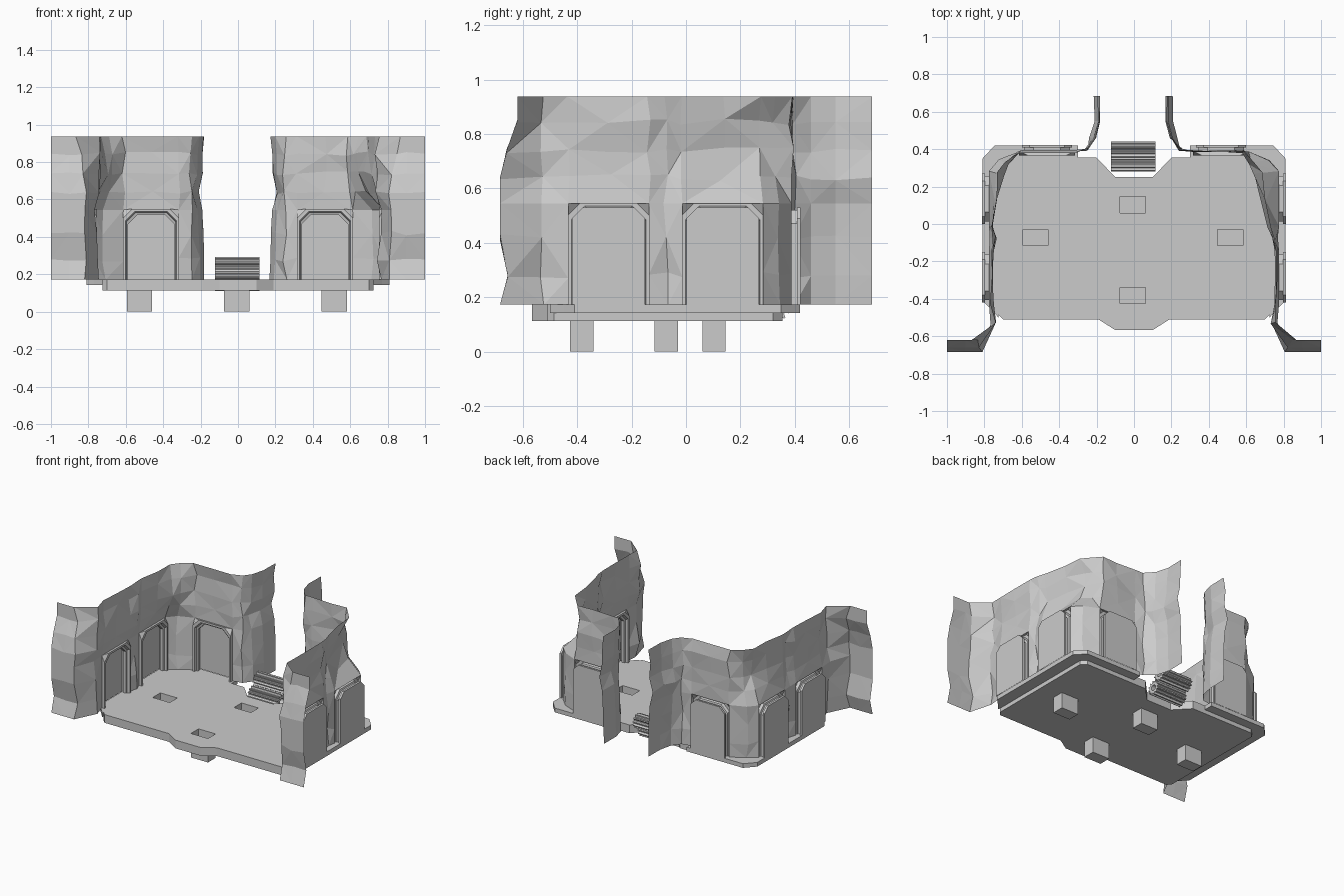
import bpy, bmesh, math, random
from mathutils import Vector

if "Cube" in bpy.data.objects:
    bpy.data.objects.remove(bpy.data.objects["Cube"])

FLOOR, UNDER = 0.172, 0.113


def finish(bm, name):
    bmesh.ops.recalc_face_normals(bm, faces=bm.faces[:])
    me = bpy.data.meshes.new(name)
    bm.to_mesh(me)
    bm.free()
    ob = bpy.data.objects.new(name, me)
    bpy.context.collection.objects.link(ob)
    return ob


def prism(name, loops, z0, z1):
    """Flat outline (first loop) with holes (other loops), extruded from z1 to z0."""
    bm = bmesh.new()
    edges = []
    for loop in loops:
        vs = [bm.verts.new((x, y, z1)) for x, y in loop]
        edges += [bm.edges.new((vs[i - 1], vs[i])) for i in range(len(vs))]
    bmesh.ops.triangle_fill(bm, use_beauty=True, use_dissolve=False, edges=edges)
    ext = bmesh.ops.extrude_face_region(bm, geom=bm.faces[:], use_keep_orig=True)
    for v in ext["geom"]:
        if isinstance(v, bmesh.types.BMVert):
            v.co.z = z0
    return finish(bm, name)


def rect(cx, cy, w, d):
    return [(cx + i * w / 2, cy + j * d / 2) for i, j in ((-1, -1), (1, -1), (1, 1), (-1, 1))]


# Floor slab with four square sockets
half = [(0.10, -0.567), (0.19, -0.51), (0.70, -0.51), (0.725, -0.485), (0.725, 0.32),
        (0.69, 0.355), (0.20, 0.355), (0.10, 0.25)]
outline = half + [(-x, y) for x, y in reversed(half)]
sockets = [rect(cx, cy, 0.135, 0.086) for cx, cy in
           ((-0.527, -0.073), (0.515, -0.073), (-0.007, 0.103), (-0.007, -0.383))]
prism("floor", [outline] + sockets, UNDER, FLOOR)

# Socket boxes below the floor, open at the top
for i, s in enumerate(sockets):
    bm = bmesh.new()
    top = [bm.verts.new((x, y, UNDER)) for x, y in s]
    low = [bm.verts.new((x, y, 0)) for x, y in s]
    for k in range(4):
        bm.faces.new((top[k - 1], top[k], low[k], low[k - 1]))
    bm.faces.new(low)
    finish(bm, f"socket_{i}")

# Thin rim carrying the doors along the sides and back
rim = [(0.725, -0.50), (0.77, -0.45), (0.81, -0.41), (0.81, 0.35), (0.745, 0.42), (0.30, 0.42),
       (0.30, 0.355), (0.69, 0.355), (0.725, 0.32)]
for s, side in ((-1, "left"), (1, "right")):
    prism(f"rim_{side}", [[(s * x, y) for x, y in rim]], 0.142, FLOOR)


# Door: rings of (half width, top, chamfer, outward depth), closed by a back panel
def door(name, centre, along, outward, depth):
    rings = [(0.148, 0.545, 0.001, 0.0), (0.150, 0.550, 0.05, -0.022), (0.137, 0.535, 0.05, -0.022),
             (0.132, 0.530, 0.05, -0.004), (0.122, 0.520, 0.05, 0.0), (0.122, 0.520, 0.05, depth * 0.6),
             (0.134, 0.530, 0.04, depth * 0.6), (0.134, 0.530, 0.04, depth)]
    bm = bmesh.new()
    c, u, n = Vector(centre), Vector(along), Vector(outward)
    prev = None
    for h, top, ch, d in rings:
        pts = [(-h, FLOOR), (-h, top - ch), (-h + ch, top), (h - ch, top), (h, top - ch), (h, FLOOR)]
        cur = [bm.verts.new(c + u * a + n * d + Vector((0, 0, z))) for a, z in pts]
        if prev:
            for k in range(5):
                bm.faces.new((prev[k], prev[k + 1], cur[k + 1], cur[k]))
        prev = cur
    bm.faces.new(prev)
    finish(bm, name)


for s, side in ((-1, "left"), (1, "right")):
    door(f"door_{side}_front", (s * 0.775, -0.285, 0), (0, 1, 0), (s, 0, 0), 0.037)
    door(f"door_{side}_rear", (s * 0.775, 0.135, 0), (0, 1, 0), (s, 0, 0), 0.037)
    door(f"door_{side}_back", (s * 0.465, 0.388, 0), (1, 0, 0), (0, 1, 0), 0.034)

# Rock walls: plan path swept through height levels, pushed in and out
path = [(1.0, -0.65), (0.90, -0.65), (0.81, -0.65), (0.755, -0.53), (0.775, -0.433), (0.775, -0.285),
        (0.775, -0.137), (0.76, -0.075), (0.775, -0.013), (0.775, 0.135), (0.775, 0.283), (0.715, 0.34),
        (0.613, 0.388), (0.465, 0.388), (0.317, 0.388), (0.25, 0.40), (0.205, 0.46), (0.18, 0.55), (0.18, 0.685)]
levels = [0.172, 0.28, 0.42, 0.545, 0.64, 0.74, 0.845, 0.938]
flange = [-0.034, -0.005, -0.034, -0.034, -0.034, -0.01, 0.03, 0.03]
gap = [-0.002, 0.0, 0.003, 0.012, 0.033, 0.012, 0.015, 0.0]
rise = [0, 0, 0, 0, 0.7, 1.0, 0.95, 0.7]          # how far each level leans into the room
lean_left = {8: 0.03, 9: 0.05, 10: 0.07, 11: 0.05}
lean_right = {8: 0.05, 9: 0.09, 10: 0.14, 11: 0.11, 12: 0.03}
door_cols = {4, 5, 6, 8, 9, 10, 12, 13, 14}
door_spans = {4, 5, 8, 9, 12, 13}


def rock_wall(name, s, seed):
    rng = random.Random(seed)
    bm = bmesh.new()
    lean = lean_right if s > 0 else lean_left
    grid = []
    for i, (x, y) in enumerate(path):
        col = []
        for j, z in enumerate(levels):
            px, py = x, y
            j1, j2 = rng.uniform(-0.012, 0.012), rng.uniform(-0.012, 0.012)
            if i < 3:
                py += flange[j]
                px += (0.05 * max(0, j - 4) / 3 + j1) if i == 2 else 0
            elif i > 15:
                px += gap[j] + j1 * 0.4 - (0.008 if s > 0 else 0)
            elif not (i in door_cols and j <= 3):
                px += j1 - rise[j] * lean.get(i, 0.015 if i < 8 else 0)
                py += j2 * 0.8
                if i in (10, 11):
                    py -= rise[j] * 0.02
            zz = z if j in (0, 3, 7) or i in (0, 18) else z + j2
            col.append(bm.verts.new((s * px, py, zz)))
        grid.append(col)
    for i in range(len(path) - 1):
        for j in range(len(levels) - 1):
            if i in door_spans and j < 3:
                continue
            a, b, c, d = grid[i][j], grid[i + 1][j], grid[i + 1][j + 1], grid[i][j + 1]
            if (i + j) % 2:
                bm.faces.new((a, b, c))
                bm.faces.new((a, c, d))
            else:
                bm.faces.new((a, b, d))
                bm.faces.new((b, c, d))
    finish(bm, name)


rock_wall("rock_wall_left", -1, 4)
rock_wall("rock_wall_right", 1, 11)


# Toothed rollers at the back opening
def roller(name, cy, cz, teeth=12, r0=0.038, r1=0.051):
    bm = bmesh.new()
    ends = []
    for x in (-0.122, 0.115):
        out, hub = [], []
        for k in range(teeth * 4):
            a = 2 * math.pi * (k + 0.5) / (teeth * 4)
            r = r1 if k % 4 < 2 else r0
            out.append(bm.verts.new((x, cy + r * math.cos(a), cz + r * math.sin(a))))
            hub.append(bm.verts.new((x, cy + 0.02 * math.cos(a), cz + 0.02 * math.sin(a))))
        ends.append((out, hub))
    (o0, h0), (o1, h1) = ends
    for k in range(teeth * 4):
        for p, q in ((o0, o1), (h0, h1), (o0, h0), (o1, h1)):
            bm.faces.new((p[k - 1], p[k], q[k], q[k - 1]))
    finish(bm, name)


roller("roller_upper", 0.39, 0.242)
roller("roller_lower", 0.332, 0.163)
